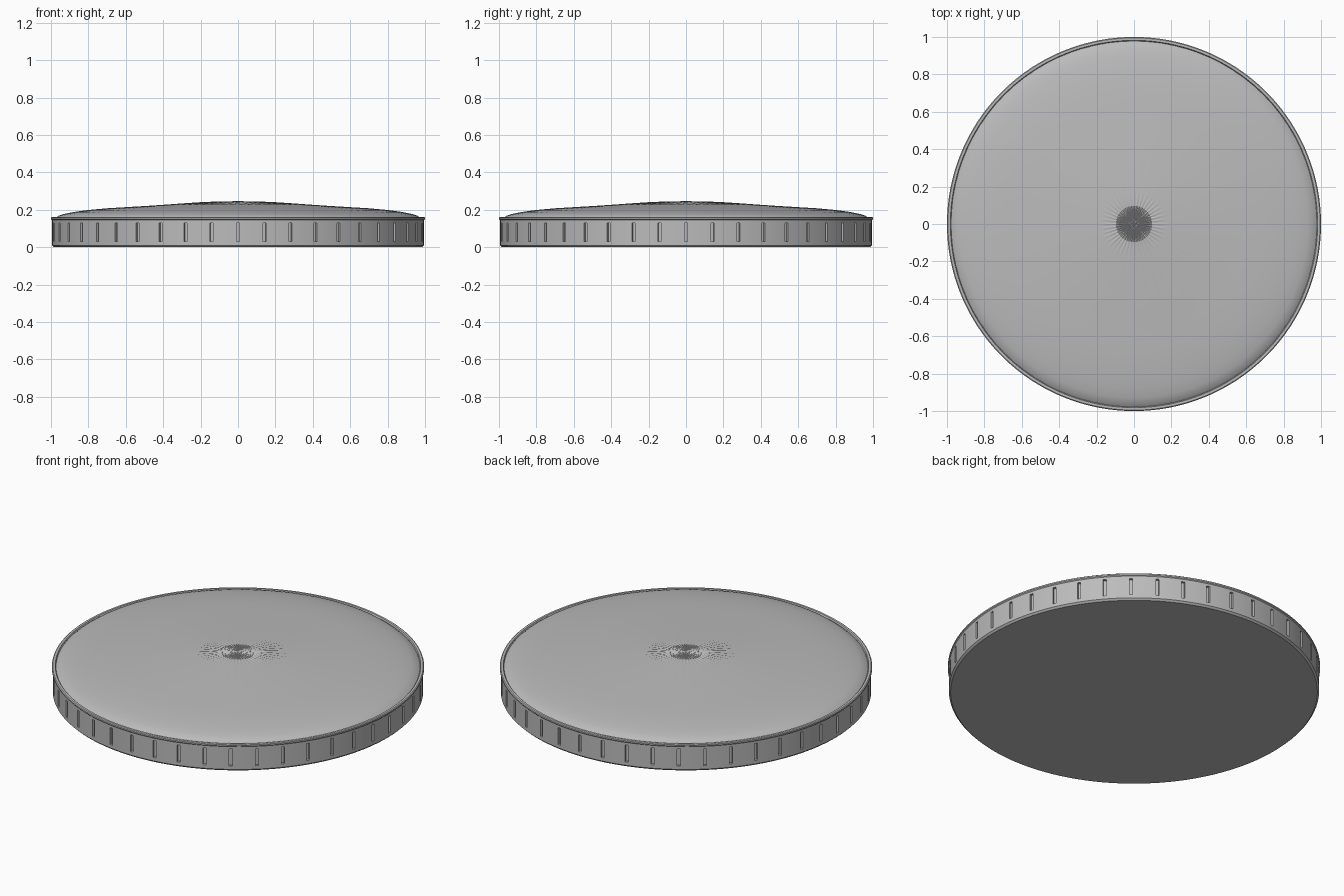
import bpy, bmesh
from math import sin, cos, pi

NOTCHES = 44
PITCH = 2 * pi / NOTCHES

if "Cube" in bpy.data.objects:
    bpy.data.objects.remove(bpy.data.objects["Cube"])

grey = bpy.data.materials.new("plain grey")
grey.use_nodes = True
colour = (0.5, 0.5, 0.5, 1)
grey.diffuse_color = colour
grey.node_tree.nodes["Principled BSDF"].inputs["Base Color"].default_value = colour


def lathe(bm, profile, angles, lift=lambda r, i: 0):
    """Spin (radius, height) points; a zero radius becomes a pole."""
    rings = []
    for r, z in profile:
        if r == 0:
            rings.append([bm.verts.new((0, 0, z))] * len(angles))
        else:
            rings.append([bm.verts.new((r * cos(a), r * sin(a), z + lift(r, i)))
                          for i, a in enumerate(angles)])
    for low, high in zip(rings, rings[1:]):
        for i in range(len(angles)):
            j = (i + 1) % len(angles)
            corners = dict.fromkeys([low[i], low[j], high[j], high[i]])
            bm.faces.new(list(corners))


def finish(bm, name):
    mesh = bpy.data.meshes.new(name)
    bm.normal_update()
    bm.to_mesh(mesh)
    bm.free()
    mesh.materials.append(grey)
    obj = bpy.data.objects.new(name, mesh)
    bpy.context.collection.objects.link(obj)
    bpy.ops.object.select_all(action='DESELECT')
    obj.select_set(True)
    bpy.context.view_layer.objects.active = obj
    bpy.ops.object.shade_smooth_by_angle(angle=pi / 6)


# Rim body: flat base, side wall and top lip, with a narrow column per notch
angles = [n * PITCH + d for n in range(NOTCHES) for d in (-.009, .009, .05, .093)]
bm = bmesh.new()
lathe(bm, [(0, 0), (.985, 0), (.995, .01), (.995, .03), (.995, .13), (.995, .145),
           (1, .15), (1, .158), (.995, .162), (.982, .162), (.978, .155)], angles)

# Grip notches sunk into the side wall
bm.faces.ensure_lookup_table()
notch_faces = []
for f in bm.faces:
    z = [v.co.z for v in f.verts]
    c = f.calc_center_median()
    width = max((a.co.xy - b.co.xy).length for a in f.verts for b in f.verts)
    if abs(min(z) - .03) < .001 and abs(max(z) - .13) < .001 and width < .025:
        notch_faces.append(f)
floors = bmesh.ops.extrude_discrete_faces(bm, faces=notch_faces)["faces"]
for f in floors:
    old = [v.co.copy() for v in f.verts]
    for v in f.verts:
        v.co.xy *= .985
    # close the walls between the opening and the sunken floor
    rim = [bm.verts.new(co) for co in old]
    inner = list(f.verts)
    for k in range(4):
        n = (k + 1) % 4
        bm.faces.new([rim[k], rim[n], inner[n], inner[k]])
bmesh.ops.remove_doubles(bm, verts=bm.verts, dist=.0001)
finish(bm, "notched_rim")

# Domed top with a shallow fluted sunburst at its middle
def flute(r, i):
    return -min(.004, r * .03) * (i % 2) if r < .37 else 0

bm = bmesh.new()
lathe(bm, [(.978, .155), (.96, .168), (.93, .178), (.88, .188), (.8, .199), (.7, .208),
           (.6, .214), (.5, .22), (.38, .228), (.3, .234), (.18, .242), (.08, .245),
           (0, .246)], [i * PITCH / 2 for i in range(2 * NOTCHES)], flute)
finish(bm, "domed_top")
